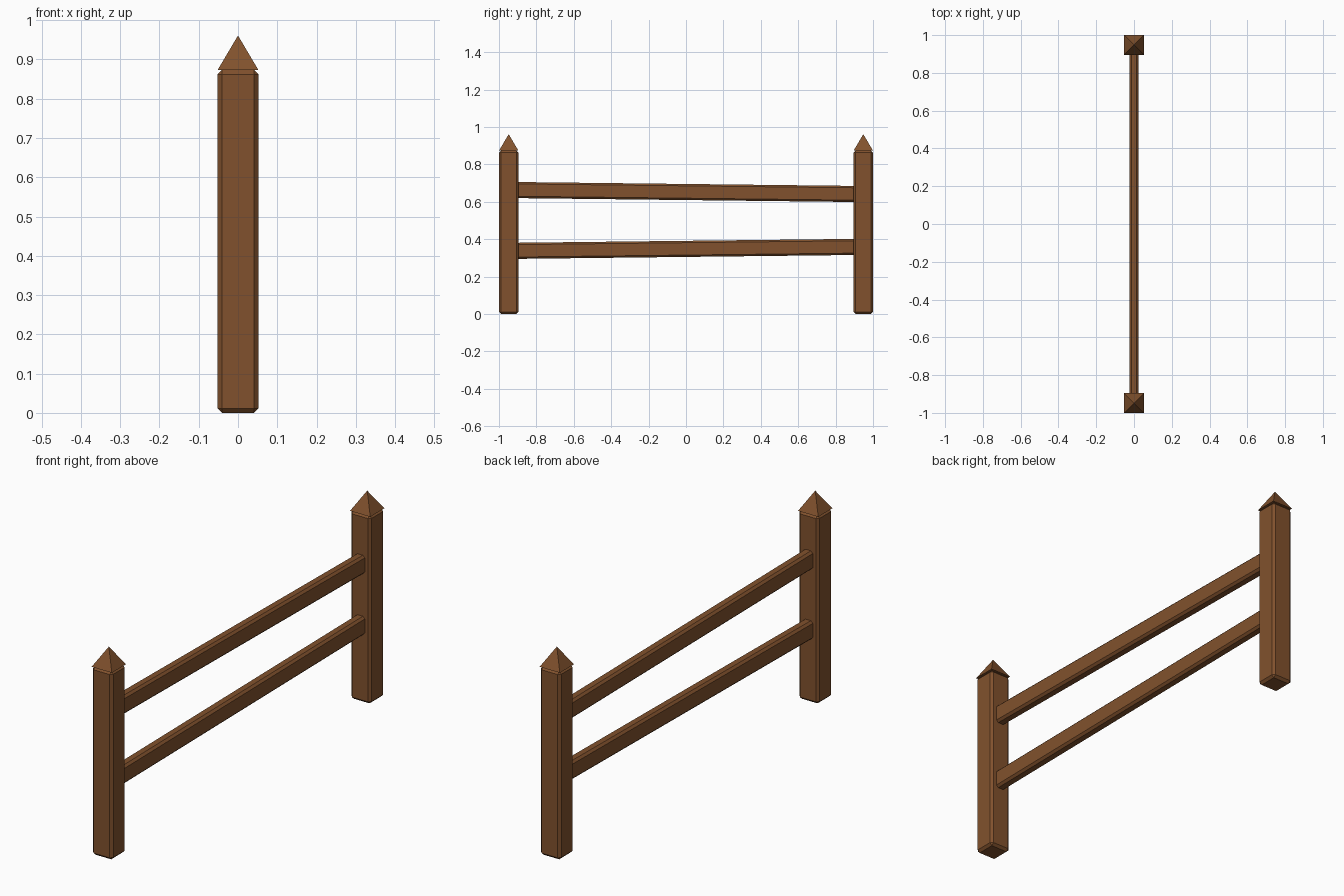
import bpy
import bmesh
import math
from mathutils import Matrix

if "Cube" in bpy.data.objects:
    bpy.data.objects.remove(bpy.data.objects["Cube"])

wood = bpy.data.materials.new("brown_wood")
wood.diffuse_color = (0.22, 0.083, 0.026, 1)
wood.use_nodes = True
wood.node_tree.nodes["Principled BSDF"].inputs["Base Color"].default_value = wood.diffuse_color


def finish(bm, name):
    mesh = bpy.data.meshes.new(name)
    bmesh.ops.recalc_face_normals(bm, faces=bm.faces)
    bm.to_mesh(mesh)
    bm.free()
    mesh.materials.append(wood)
    obj = bpy.data.objects.new(name, mesh)
    bpy.context.collection.objects.link(obj)
    return obj


def bevelled_box(name, size, location, bevel, tilt=0.0):
    bm = bmesh.new()
    bmesh.ops.create_cube(bm, size=1, matrix=Matrix.Diagonal((*size, 1)))
    bmesh.ops.bevel(bm, geom=bm.edges[:], offset=bevel, segments=1,
                    affect='EDGES', profile=0.5)
    obj = finish(bm, name)
    obj.location = location
    obj.rotation_euler.x = tilt


def pyramid(name, half, height, location):
    bm = bmesh.new()
    bmesh.ops.create_cone(bm, cap_ends=True, segments=4,
                          radius1=half * math.sqrt(2), radius2=0, depth=height,
                          matrix=Matrix.Rotation(math.pi / 4, 4, 'Z'))
    bmesh.ops.remove_doubles(bm, verts=bm.verts[:], dist=1e-5)
    finish(bm, name).location = location


HALF = 0.052      # half width of a post
POST_Y = 1 - HALF
POST_TOP = 0.873

# Posts with pointed caps
for side, y in (("front", -POST_Y), ("back", POST_Y)):
    bevelled_box(side + "_post", (2 * HALF, 2 * HALF, POST_TOP),
                 (0, y, POST_TOP / 2), 0.011)
    pyramid(side + "_post_cap", HALF, 0.088, (0, y, POST_TOP + 0.044))

# Slightly crooked rails, ends buried in the posts
for name, z, slope in (("upper_rail", 0.652, -0.0115), ("lower_rail", 0.348, 0.0115)):
    bevelled_box(name, (0.048, 1.86, 0.086), (0, 0, z), 0.01, math.atan(slope))
